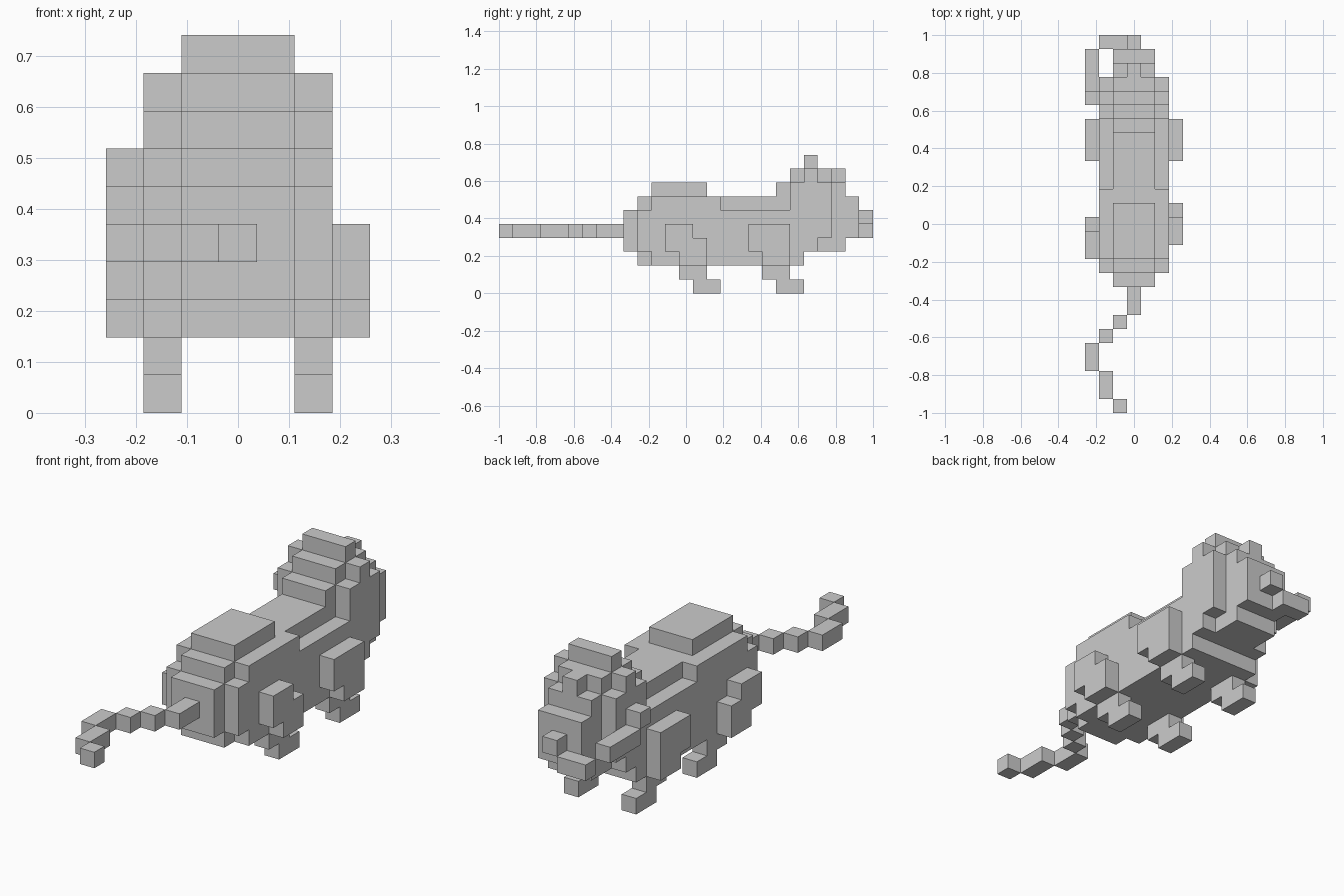
import bpy, bmesh
from mathutils import Vector

if "Cube" in bpy.data.objects:
    bpy.data.objects.remove(bpy.data.objects["Cube"])

U = 2 / 27          # edge of one voxel; the model is 27 voxels long
owner = {}          # voxel cell -> part name


def fill(part, x, y, z):
    """Fill a block of cells; x is inclusive, y and z are start/end boundaries."""
    for i in range(x[0], x[1] + 1):
        for j in range(*y):
            for k in range(*z):
                owner.setdefault((i, j, k), part)


def wide(part, w, y, z):
    fill(part, (-w, w), y, z)


# Torso: rounded rump, flanks, narrow spine and hump
wide("torso", 1, (9, 10), (3, 6))
wide("torso", 1, (10, 11), (2, 7))
wide("torso", 2, (10, 11), (3, 6))
wide("torso", 2, (11, 22), (2, 6))
wide("torso", 2, (11, 16), (6, 7))
wide("torso", 1, (16, 22), (6, 7))
wide("back_hump", 1, (11, 15), (7, 8))

# Head: stepped slices from the neck to the muzzle
wide("head", 1, (20, 21), (7, 8))
wide("head", 2, (21, 22), (6, 8))
wide("head", 1, (21, 22), (8, 9))
wide("head", 2, (22, 23), (3, 9))
wide("head", 2, (23, 24), (4, 8))
wide("head", 1, (23, 24), (3, 9))
wide("head", 1, (24, 25), (3, 8))
wide("head", 0, (24, 25), (8, 9))
wide("head", 1, (25, 26), (4, 7))
wide("crest", 1, (22, 23), (9, 10))
wide("nose", 0, (26, 27), (5, 6))

# Curved bar along the left of the face
fill("face_bar", (-3, -3), (22, 23), (6, 7))
fill("face_bar", (-3, -3), (23, 26), (5, 6))
fill("face_bar", (-2, -1), (26, 27), (4, 5))

# Legs: thigh outside the flank, lower leg and foot below it
for s, side in ((-1, "left"), (1, "right")):
    thigh, foot = (3 * s, 3 * s), (2 * s, 2 * s)
    head_leg, tail_leg = side + "_head_end_leg", side + "_tail_end_leg"
    fill(head_leg, thigh, (18, 21), (3, 5))
    fill(head_leg, thigh, (19, 21), (2, 3))
    fill(head_leg, foot, (19, 21), (1, 2))
    fill(head_leg, foot, (20, 22), (0, 1))
    d = -1 if s < 0 else 0      # left thigh sits one voxel nearer the tail
    fill(tail_leg, thigh, (12 + d, 14 + d), (4, 5))
    fill(tail_leg, thigh, (12 + d, 15 + d), (3, 4))
    fill(tail_leg, thigh, (13 + d, 15 + d), (2, 3))
    fill(tail_leg, foot, (13, 15), (1, 2))
    fill(tail_leg, foot, (14, 16), (0, 1))

# Winding tail
for x, y0, y1 in ((0, 7, 9), (-1, 6, 7), (-2, 5, 6), (-3, 3, 5), (-2, 1, 3), (-1, 0, 1)):
    fill("tail", (x, x), (y0, y1), (4, 5))


def build(part):
    """Make the outer skin of one part, leaving out faces hidden by neighbours."""
    bm = bmesh.new()
    for c in [c for c, p in owner.items() if p == part]:
        mid = Vector((c[0], c[1] + 0.5, c[2] + 0.5))
        for axis in range(3):
            for sign in (-1, 1):
                n = [0, 0, 0]
                n[axis] = sign
                if tuple(a + b for a, b in zip(c, n)) in owner:
                    continue
                a, b = Vector((0, 0, 0)), Vector((0, 0, 0))
                a[(axis + 1) % 3] = 0.5
                b[(axis + 2) % 3] = 0.5 * sign
                f = mid + Vector(n) * 0.5
                quad = (f - a - b, f + a - b, f + a + b, f - a + b)
                bm.faces.new([bm.verts.new(v * U - Vector((0, 1, 0))) for v in quad])
    bmesh.ops.remove_doubles(bm, verts=bm.verts, dist=0.001)
    bmesh.ops.dissolve_limit(bm, angle_limit=0.01, verts=bm.verts, edges=bm.edges)
    mesh = bpy.data.meshes.new(part)
    bm.to_mesh(mesh)
    bm.free()
    bpy.context.collection.objects.link(bpy.data.objects.new(part, mesh))


for part in dict.fromkeys(owner.values()):
    build(part)
